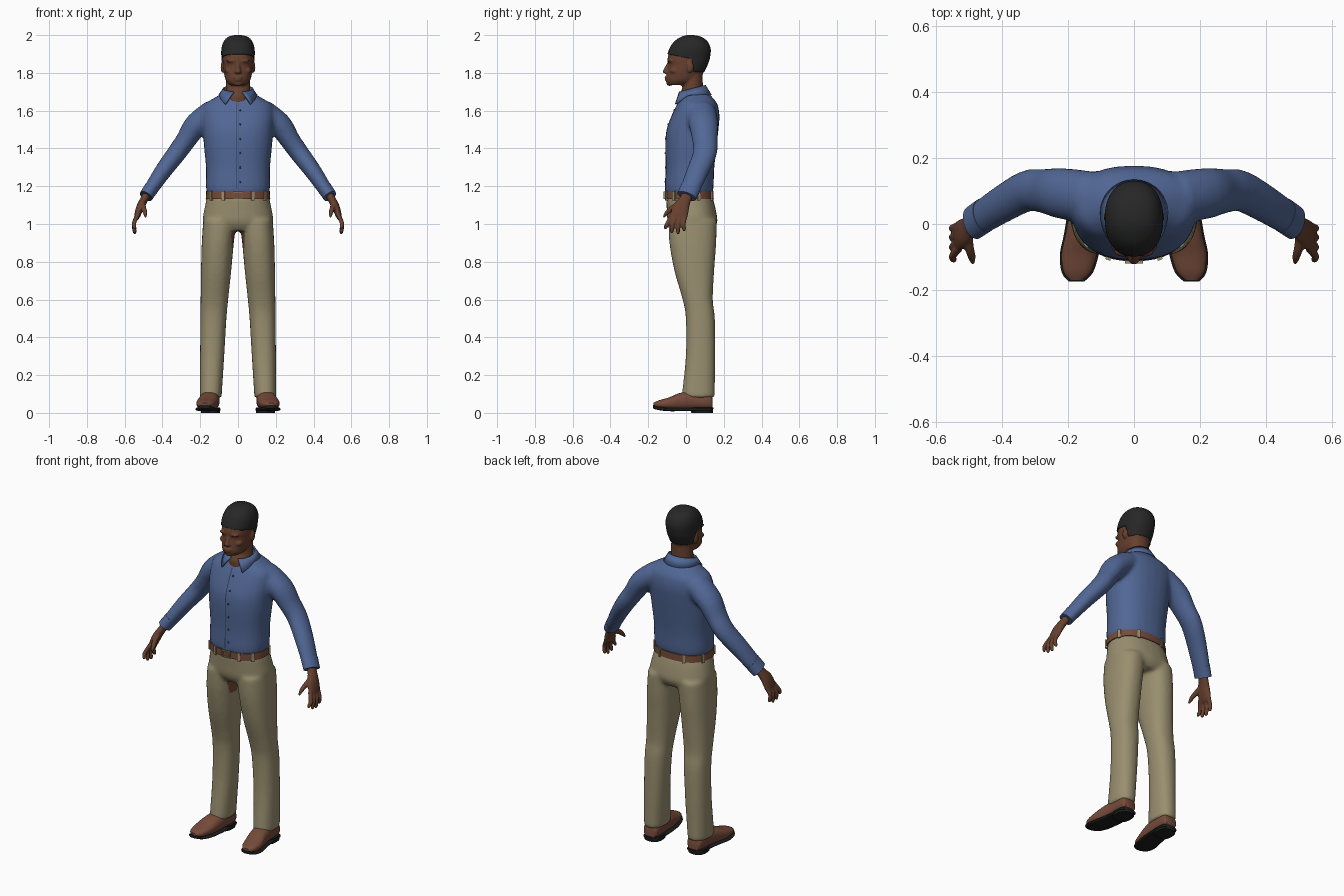
import bpy, bmesh, math
from mathutils import Vector, Matrix

cube = bpy.data.objects.get("Cube")
if cube:
    bpy.data.objects.remove(cube)


def material(name, r, g, b):
    m = bpy.data.materials.new(name)
    m.use_nodes = True
    m.diffuse_color = (r, g, b, 1)
    m.node_tree.nodes["Principled BSDF"].inputs["Base Color"].default_value = (r, g, b, 1)
    return m


SKIN = material("brown skin", .135, .052, .028)
HAIR = material("black hair", .02, .02, .02)
SHIRT = material("blue shirt", .082, .135, .30)
SEAM = material("dark blue seam", .025, .04, .09)
CLOTH = material("khaki cloth", .32, .275, .16)
LEATHER = material("brown leather", .18, .07, .042)
SOLE = material("black rubber", .012, .012, .012)
METAL = material("dull brass", .35, .27, .16)
Y, Z = Vector((0, 1, 0)), Vector((0, 0, 1))


def oval(a, ra, rb, p):
    c, s = math.cos(a), math.sin(a)
    return (ra * math.copysign(abs(c) ** (2 / p), c), rb * math.copysign(abs(s) ** (2 / p), s))


def spline(pts, k=4):
    """Smooth in-between rings through the given ones."""
    out = []
    for i in range(len(pts) - 1):
        quad = [pts[max(i - 1, 0)], pts[i], pts[i + 1], pts[min(i + 2, len(pts) - 1)]]
        for j in range(k):
            t = j / k
            out.append([b + .5 * t * (c - a + t * (2*a - 5*b + 4*c - d + t * (3*(b - c) + d - a)))
                        for a, b, c, d in zip(*quad)])
    return out + [list(pts[-1])]


def loft(bm, pts, axis=None, ref=Y, n=28, p=2, both=False, k=4):
    """Skin oval rings given as (x, y, z, half width, half depth)."""
    path = spline(pts, k)
    rings = []
    for i, (x, y, z, ra, rb) in enumerate(path):
        t = axis or (Vector(path[min(i + 1, len(path) - 1)][:3]) - Vector(path[max(i - 1, 0)][:3])).normalized()
        v = (ref - t * t.dot(ref)).normalized()
        u = v.cross(t)
        ring = []
        for j in range(n):
            a, b = oval(math.tau * j / n, ra, rb, p)
            ring.append(bm.verts.new(Vector((x, y, z)) + u * a + v * b))
        rings.append(ring)
    for r, s in zip(rings, rings[1:]):
        for j in range(n):
            bm.faces.new((r[j], r[(j + 1) % n], s[(j + 1) % n], s[j]))
    bm.faces.new(rings[0])
    bm.faces.new(rings[-1])
    if both:
        loft(bm, [(-q[0], *q[1:]) for q in pts], axis, ref, n, p, False, k)


def body(levels):
    """Centred rings given as (z, half width, front y, back y)."""
    return [(0, (f + b) / 2, z, w, (b - f) / 2) for z, w, f, b in levels]


def ball(bm, loc, size, both=False):
    for s in ((1, -1) if both else (1,)):
        m = Matrix.Translation((loc[0] * s, loc[1], loc[2])) @ Matrix.Diagonal((*size, 1))
        bmesh.ops.create_uvsphere(bm, u_segments=16, v_segments=10, radius=1, matrix=m)


def box(bm, loc, size, turn=0):
    m = Matrix.Translation(loc) @ Matrix.Rotation(turn, 4, "Z") @ Matrix.Diagonal((*size, 1))
    bmesh.ops.create_cube(bm, size=1, matrix=m)


def finish(bm, name, mats, voxel=0, relax=4, thick=0):
    bmesh.ops.recalc_face_normals(bm, faces=bm.faces)
    me = bpy.data.meshes.new(name)
    bm.to_mesh(me)
    bm.free()
    ob = bpy.data.objects.new(name, me)
    bpy.context.collection.objects.link(ob)
    if voxel:
        mod = ob.modifiers.new("merge", "REMESH")
        mod.mode, mod.voxel_size = "VOXEL", voxel
        mod = ob.modifiers.new("relax", "SMOOTH")
        mod.factor, mod.iterations = .5, relax
        dg = bpy.context.evaluated_depsgraph_get()
        ob.data = bpy.data.meshes.new_from_object(ob.evaluated_get(dg))
        ob.modifiers.clear()
    if thick:
        mod = ob.modifiers.new("thickness", "SOLIDIFY")
        mod.thickness, mod.offset = thick, -1
    ob.data.materials.clear()
    for m in mats:
        ob.data.materials.append(m)
    bpy.ops.object.select_all(action="DESELECT")
    ob.select_set(True)
    bpy.context.view_layer.objects.active = ob
    bpy.ops.object.shade_smooth_by_angle(angle=math.radians(50))
    return ob


# Shirt: torso and sleeves merged
bm = bmesh.new()
loft(bm, body([(1.16, .164, -.11, .14), (1.2, .17, -.112, .146), (1.3, .17, -.108, .15), (1.42, .181, -.11, .163),
               (1.5, .187, -.103, .172), (1.57, .192, -.078, .177), (1.63, .182, -.05, .168),
               (1.665, .13, -.03, .145), (1.695, .08, -.02, .115)]), Z, p=2.3)
loft(bm, [(.13, .08, 1.59, .07, .08), (.22, .093, 1.525, .064, .077), (.275, .1, 1.445, .054, .067),
          (.325, .1, 1.375, .051, .063), (.4, .06, 1.275, .045, .058), (.478, .01, 1.158, .036, .052)], both=True)
shirt = finish(bm, "shirt", [SHIRT], .011)

# Cuffs
bm = bmesh.new()
loft(bm, [(.455, .026, 1.195, .039, .054), (.487, .004, 1.147, .037, .053)], both=True, k=1)
finish(bm, "shirt_cuffs", [SHIRT])

# Button placket following the shirt front
bpy.context.view_layer.update()
bm = bmesh.new()
rows = []
for i in range(25):
    z = 1.185 + i * .019
    hit, where, normal, face = shirt.ray_cast((0, -1, z), Y)
    y = where.y if hit else -.1
    rows.append([bm.verts.new((x, y - .003, z)) for x in (-.009, -.004)])
    if i % 4 == 2:
        ball(bm, (.012, y, z), (.005, .004, .005))
for r, s in zip(rows, rows[1:]):
    bm.faces.new((r[0], r[1], s[1], s[0]))
finish(bm, "shirt_placket", [SEAM])

# Folded collar, open in front
bm = bmesh.new()
rows = []
for i in range(29):
    t = i / 28
    a = .3 + t * (math.tau - .6)
    b = .72 + t * (math.tau - 1.44)
    c, d = math.cos(a), math.cos(b)
    rows.append([bm.verts.new((.08 * math.sin(a), .032 - .072 * c, 1.718 - .018 * c)),
                 bm.verts.new((.103 * math.sin(b), .035 - (.125 if d > 0 else .1) * d,
                               1.685 - .09 * max(0, d - .2)))])
for r, s in zip(rows, rows[1:]):
    bm.faces.new((r[0], s[0], s[1], r[1]))
finish(bm, "shirt_collar", [SHIRT], thick=.008)

# Trousers: hips and legs merged
bm = bmesh.new()
loft(bm, body([(1.145, .163, -.106, .14), (1.08, .178, -.102, .157), (1.01, .184, -.096, .166),
               (.965, .13, -.07, .14)]), Z, p=2.3)
loft(bm, [(.096, .035, 1.02, .088, .128), (.107, .036, .9, .085, .124), (.116, .044, .75, .08, .105),
          (.125, .062, .6, .073, .08), (.13, .076, .5, .069, .077), (.137, .077, .3, .064, .078),
          (.145, .064, .08, .058, .088)], Z, p=2.3, both=True)
trousers = finish(bm, "trousers", [CLOTH, LEATHER], .011)
for f in trousers.data.polygons:
    c = f.center
    if abs(c.x) < .035 and .88 < c.z < .98 and -.06 < c.y < .03 and f.normal.y > -.6:
        f.material_index = 1

# Belt, loops and buckle
bm = bmesh.new()
loft(bm, body([(1.132, .171, -.113, .147), (1.172, .168, -.113, .146)]), Z, p=2.3, n=40, k=1)
finish(bm, "belt", [LEATHER])
bm = bmesh.new()
for deg in (20, 65, 115, 160, 215, 246, 294, 325):
    a = math.radians(deg)
    x, y = oval(a, .17, .13, 2.3)
    box(bm, (x, y + .017, 1.15), (.012, .016, .05), math.atan2(y / .13 ** 2, x / .17 ** 2))
finish(bm, "belt_loops", [CLOTH])
bm = bmesh.new()
for x in (-.024, .024):
    box(bm, (x, -.115, 1.152), (.006, .01, .038))
for z in (1.135, 1.169):
    box(bm, (0, -.115, z), (.05, .01, .006))
finish(bm, "belt_buckle", [METAL])

# Shoes: rings run from heel to toe
upper = [(.145, .14, .05, .035, .03), (.145, .12, .062, .046, .045), (.147, .04, .066, .05, .05),
         (.155, -.03, .06, .053, .046), (.166, -.09, .05, .054, .032), (.172, -.145, .046, .042, .02),
         (.175, -.172, .044, .018, .009)]
bm = bmesh.new()
loft(bm, upper, -Y, Z, p=2.4, both=True)
finish(bm, "shoe_uppers", [LEATHER])
bm = bmesh.new()
loft(bm, [(x, y - .003, max(.018, z - h - .002), w + .005, .009) for x, y, z, w, h in upper], -Y, Z, p=3, both=True)
loft(bm, [(.146, .085, 0, .05, .057), (.146, .085, .028, .05, .06)], Z, p=2.6, both=True, k=1)
finish(bm, "shoe_soles", [SOLE])

# Head, neck and features merged
skull = [(1.735, .042, -.094, .01), (1.76, .064, -.105, .06), (1.8, .075, -.1, .092), (1.84, .08, -.094, .11),
         (1.87, .082, -.099, .12), (1.92, .082, -.084, .125), (1.96, .07, -.058, .108),
         (1.985, .046, -.02, .075), (1.994, .012, .01, .035)]
bm = bmesh.new()
loft(bm, body(skull), Z, p=2.2)
loft(bm, body([(1.63, .075, -.04, .1), (1.68, .068, -.04, .095), (1.72, .064, -.02, .09), (1.8, .062, -.01, .088)]), Z)
loft(bm, [(0, -.088, 1.855, .008, .01), (0, -.1, 1.825, .012, .016), (0, -.105, 1.803, .019, .018),
          (0, -.095, 1.795, .012, .01)], Z)
ball(bm, (0, -.1, 1.776), (.026, .015, .007))
ball(bm, (0, -.099, 1.763), (.023, .014, .007))
ball(bm, (0, -.088, 1.744), (.024, .016, .013))
ball(bm, (.034, -.084, 1.863), (.028, .016, .008), True)
ball(bm, (.05, -.062, 1.812), (.022, .024, .016), True)
ball(bm, (.083, .022, 1.83), (.009, .018, .03), True)
finish(bm, "head", [SKIN], .0055, 3)

# Hair: a shell over the skull, trimmed along the hairline
bm = bmesh.new()
loft(bm, body([(z + .006, w + .006, f - .005, b + .006) for z, w, f, b in skull[2:]]), Z, n=40, p=2.2)
hairline, temple = Vector((0, -.085, 1.897)), Vector((0, .042, 1.8))
slope, behind = Vector((0, .2, 1)).normalized(), Vector((0, 1, .15)).normalized()
for co, no in ((hairline, slope), (temple, behind)):
    bmesh.ops.bisect_plane(bm, geom=bm.verts[:] + bm.edges[:] + bm.faces[:], plane_co=co, plane_no=no)
low = min(v.co.z for v in bm.verts) + .0001
bare = []
for f in bm.faces:
    c = f.calc_center_median()
    if ((c - hairline).dot(slope) < 0 and (c - temple).dot(behind) < 0) or c.z < low:
        bare.append(f)
bmesh.ops.delete(bm, geom=bare, context="FACES")
finish(bm, "hair", [HAIR], thick=.009)

# Hands: wrist, palm, four fingers and thumb merged
bm = bmesh.new()
loft(bm, [(.472, .012, 1.175, .022, .03), (.497, -.004, 1.13, .021, .031), (.517, -.025, 1.09, .021, .043),
          (.533, -.037, 1.045, .016, .046), (.538, -.04, 1.025, .01, .04)], both=True)
for y, tip_y, tip_z in ((-.073, -.108, .972), (-.05, -.075, .952), (-.026, -.042, .947), (-.003, -.01, .962)):
    loft(bm, [(.53, y, 1.05, .012, .012), (.55, (y + tip_y) / 2 - .006, 1.005, .0115, .0115),
              (.547, tip_y, tip_z + .01, .01, .01), (.543, tip_y, tip_z, .004, .004)], n=12, both=True)
loft(bm, [(.508, -.02, 1.11, .018, .018), (.5, -.07, 1.085, .014, .016), (.492, -.1, 1.06, .012, .012),
          (.489, -.12, 1.035, .005, .005)], n=12, both=True)
finish(bm, "hands", [SKIN], .005, 2)
